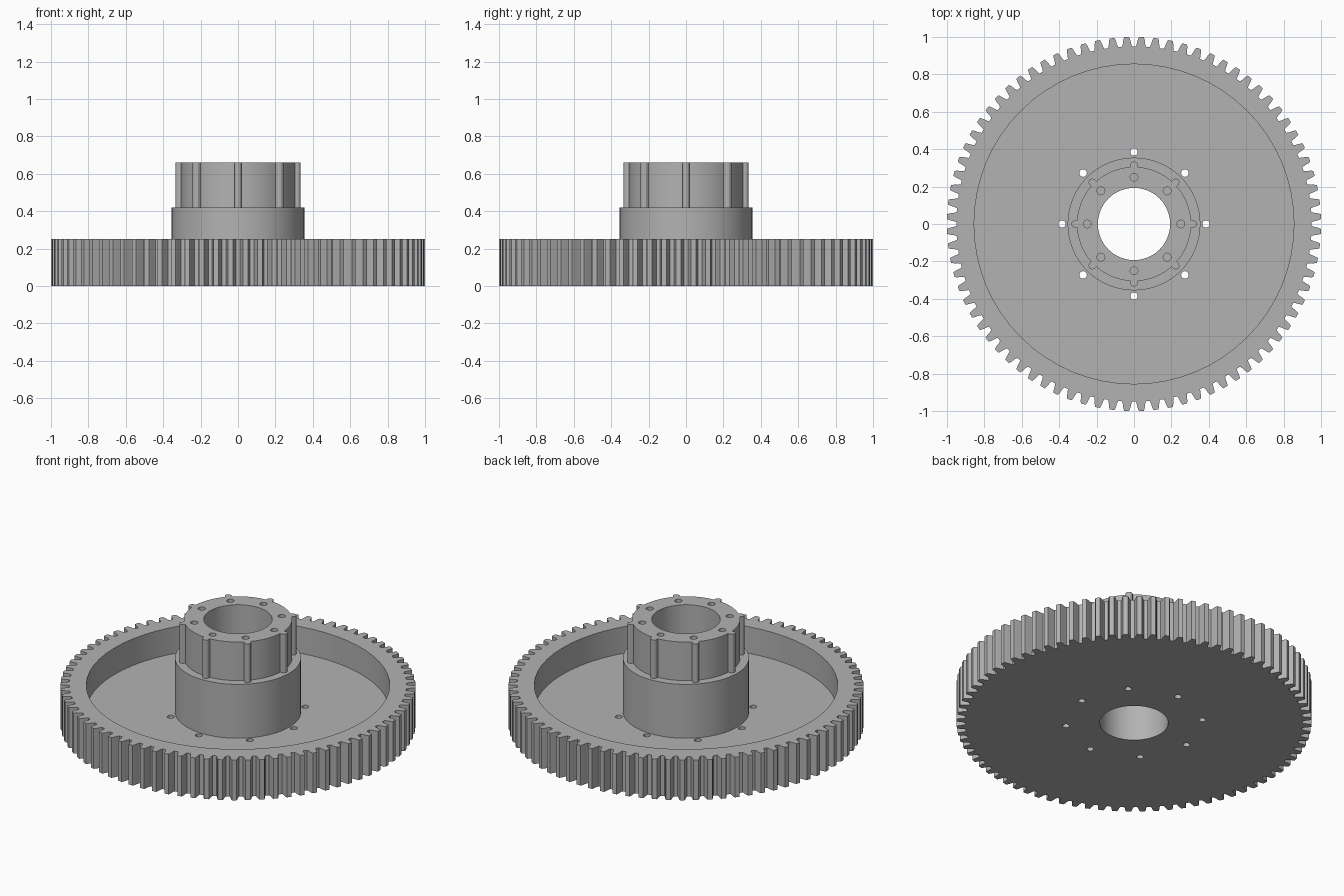
import bpy, bmesh
from math import sin, cos, pi, tau, asin, radians

cube = bpy.data.objects.get("Cube")
if cube:
    bpy.data.objects.remove(cube)

metal = bpy.data.materials.new("grey metal")
metal.use_nodes = True
GREY = (0.45, 0.45, 0.45, 1)
metal.diffuse_color = GREY
metal.node_tree.nodes["Principled BSDF"].inputs["Base Color"].default_value = GREY

TEETH = 80
BORE = 0.193
FLOOR, RIM, COLLAR, TOP = 0.085, 0.25, 0.42, 0.66


def polar(r, a):
    return r * cos(a), r * sin(a)


def circle(r, n, cx=0, cy=0):
    return [(cx + r * cos(tau * i / n), cy + r * sin(tau * i / n)) for i in range(n)]


def prisms(name, outlines, z0, z1):
    """Extrude closed outlines from z0 to z1 as one object."""
    bm = bmesh.new()
    for pts in outlines:
        face = bm.faces.new([bm.verts.new((x, y, z0)) for x, y in pts])
        out = bmesh.ops.extrude_face_region(bm, geom=[face])["geom"]
        for v in out:
            if isinstance(v, bmesh.types.BMVert):
                v.co.z = z1
    bmesh.ops.recalc_face_normals(bm, faces=bm.faces)
    mesh = bpy.data.meshes.new(name)
    bm.to_mesh(mesh)
    bm.free()
    mesh.materials.append(metal)
    ob = bpy.data.objects.new(name, mesh)
    bpy.context.collection.objects.link(ob)
    return ob


def cut(ob, *cutters):
    for c in cutters:
        mod = ob.modifiers.new("cut " + c.name, 'BOOLEAN')
        mod.operation = 'DIFFERENCE'
        mod.solver = 'EXACT'
        mod.object = c
        c.hide_render = True
        c.hide_set(True)


def hole_ring(name, radius, r, z0, z1):
    return prisms(name, [circle(r, 16, *polar(radius, i * tau / 8)) for i in range(8)], z0, z1)


# Toothed outline: tapered teeth with rounded shoulders
pitch = tau / TEETH
tooth = [(-0.36, 0.95), (-0.29, 0.965), (-0.24, 0.985), (-0.17, 1.0)]
tooth += [(-a, r) for a, r in reversed(tooth)]
gear_outline = [polar(r, (i + 0.5 + a) * pitch) for i in range(TEETH) for a, r in tooth]

# Hub outline: a circle with eight half-round ribs
BODY, RIB, RIB_AT = 0.305, 0.02, 0.315
half = asin(RIB / BODY)
hub_outline = []
for k in range(8):
    base = k * tau / 8
    cx, cy = polar(RIB_AT, base)
    hub_outline.append(polar(BODY, base - half))
    for j in range(9):
        dx, dy = polar(RIB, base - pi / 2 + pi * j / 8)
        hub_outline.append((cx + dx, cy + dy))
    hub_outline += [polar(BODY, base + half + (tau / 8 - 2 * half) * j / 8) for j in range(8)]

# Solid parts
gear = prisms("gear_wheel", [gear_outline], 0, RIM)
collar = prisms("hub_collar", [circle(0.355, 64)], FLOOR, COLLAR)
hub = prisms("ribbed_hub", [hub_outline], COLLAR, TOP)

# Cutters
pocket = prisms("pocket_cutter", [circle(0.855, 64)], FLOOR, 1)
bore = prisms("bore_cutter", [circle(BORE, 48)], -0.5, 1)
bolt_holes = hole_ring("bolt_hole_cutter", 0.385, 0.02, -0.5, 1)
screw_holes = hole_ring("screw_hole_cutter", 0.25, 0.021, TOP - 0.12, 1)

cut(gear, pocket, bore, bolt_holes)
cut(collar, bore)
cut(hub, bore, screw_holes)

# Smooth the round walls, keep edges sharp
for ob in (gear, collar, hub):
    bpy.ops.object.select_all(action='DESELECT')
    bpy.context.view_layer.objects.active = ob
    ob.select_set(True)
    for mod in list(ob.modifiers):
        bpy.ops.object.modifier_apply(modifier=mod.name)
    bpy.ops.object.shade_smooth_by_angle(angle=radians(15))

# Remove the used cutters
for c in (pocket, bore, bolt_holes, screw_holes):
    bpy.data.objects.remove(c)
